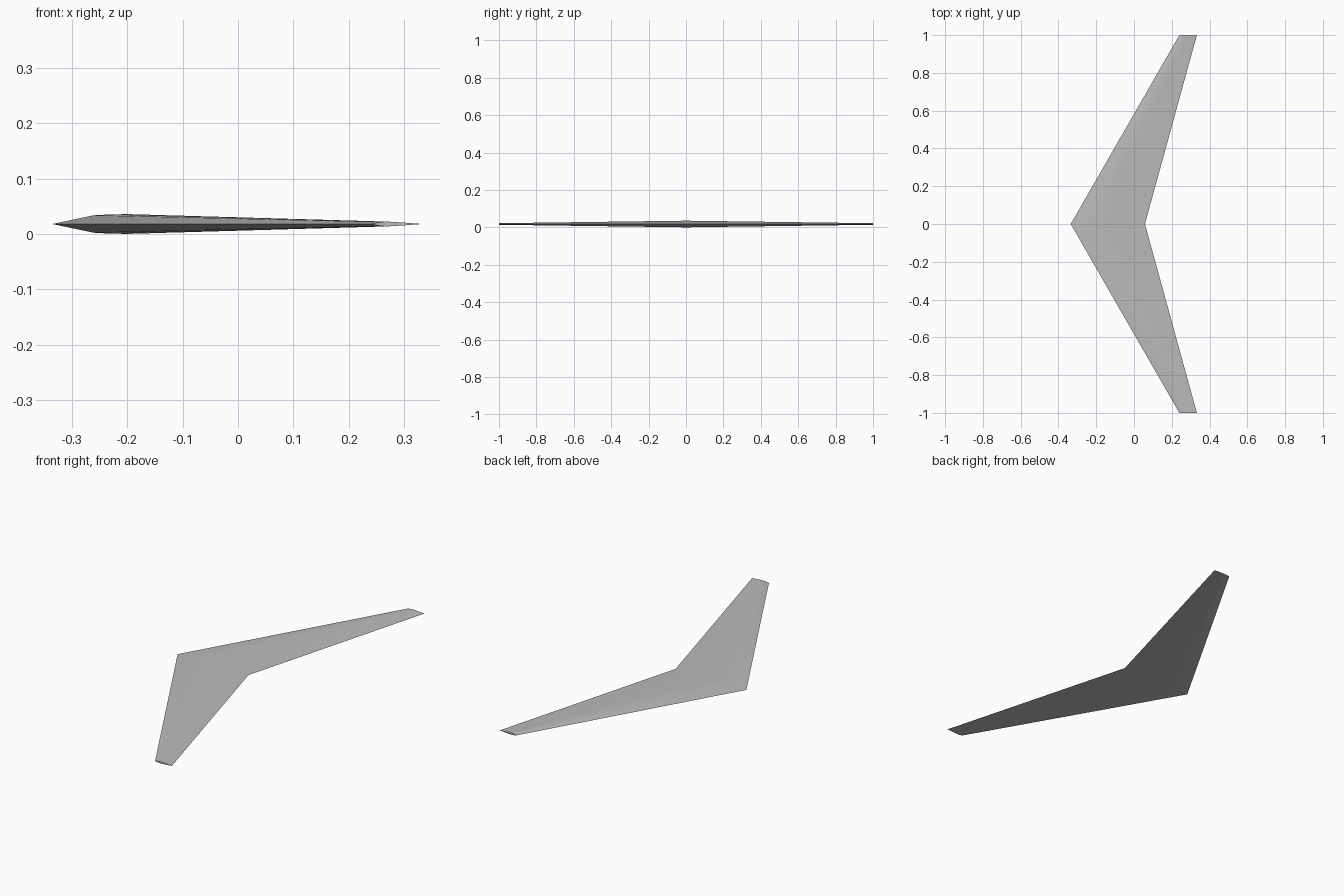
import bpy
import bmesh
import math

cube = bpy.data.objects.get("Cube")
if cube:
    bpy.data.objects.remove(cube, do_unlink=True)

# One plain grey skin
grey = bpy.data.materials.new("plain_grey")
grey.use_nodes = True
color = (0.5, 0.5, 0.5, 1.0)
grey.diffuse_color = color
grey.node_tree.nodes["Principled BSDF"].inputs["Base Color"].default_value = color

# Symmetric wing section: chord fraction, half thickness per chord
UPPER = [(0.19, 0.040), (0.27, 0.0445), (0.36, 0.045), (0.68, 0.024)]
SECTION = ([(0, 0)] + UPPER + [(1, 0)] + [(c, -t) for c, t in reversed(UPPER)])
MID_Z = 0.018

# Stations along the span: y, leading edge x, chord
STATIONS = [(-1, 0.24, 0.093), (0, -0.335, 0.393), (1, 0.24, 0.093)]

bm = bmesh.new()
rings = [[bm.verts.new((lead + c * chord, y, MID_Z + t * chord))
          for c, t in SECTION] for y, lead, chord in STATIONS]

# Skin between neighbouring stations
count = len(SECTION)
for a, b in zip(rings, rings[1:]):
    for i in range(count):
        j = (i + 1) % count
        bm.faces.new((a[i], a[j], b[j], b[i]))

# Tip caps
bm.faces.new(rings[0])
bm.faces.new(rings[-1])
bmesh.ops.recalc_face_normals(bm, faces=bm.faces)

mesh = bpy.data.meshes.new("swept_wing")
bm.to_mesh(mesh)
bm.free()
mesh.materials.append(grey)
wing = bpy.data.objects.new("swept_wing", mesh)
bpy.context.collection.objects.link(wing)

# Smooth skin with crisp leading edge and tips
bpy.ops.object.select_all(action="DESELECT")
wing.select_set(True)
bpy.context.view_layer.objects.active = wing
bpy.ops.object.shade_smooth_by_angle(angle=math.radians(20))
